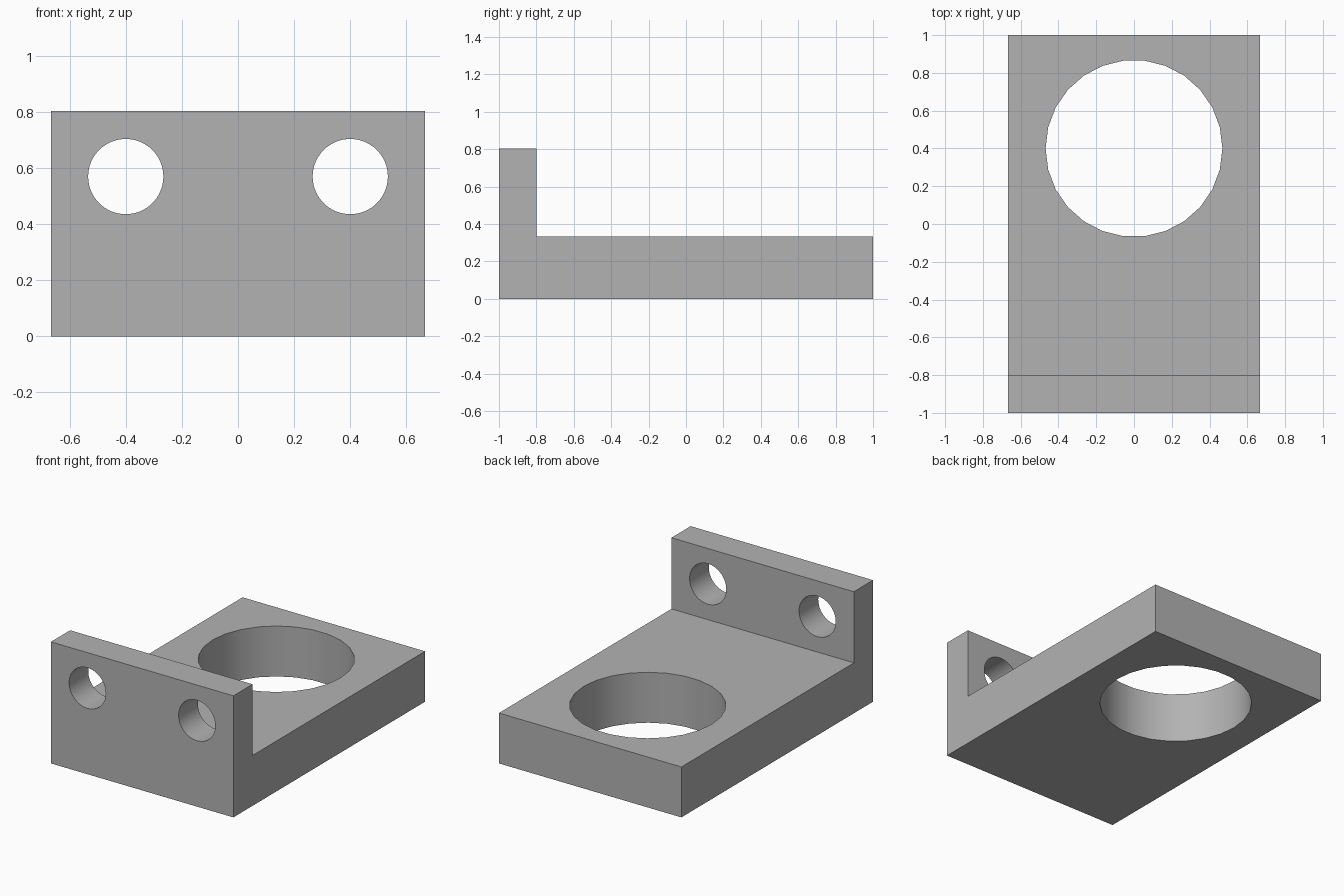
import bpy
import bmesh
from math import cos, sin, pi, radians
from mathutils import Vector

if "Cube" in bpy.data.objects:
    bpy.data.objects.remove(bpy.data.objects["Cube"], do_unlink=True)

WIDTH, HALF_LENGTH, HEIGHT = 1.333, 1.0, 0.803
BASE_TOP, WALL_BACK = 0.333, -0.8

# Plain grey material
grey = bpy.data.materials.new("plain_grey")
grey.use_nodes = True
grey.diffuse_color = (0.45, 0.45, 0.45, 1)
grey.node_tree.nodes["Principled BSDF"].inputs["Base Color"].default_value = grey.diffuse_color


def extrude_profile(name, points, depth):
    """Close the outline into a face and extrude it into a solid."""
    bm = bmesh.new()
    face = bm.faces.new([bm.verts.new(p) for p in points])
    result = bmesh.ops.extrude_face_region(bm, geom=[face])
    moved = [g for g in result["geom"] if isinstance(g, bmesh.types.BMVert)]
    bmesh.ops.translate(bm, verts=moved, vec=depth)
    bmesh.ops.recalc_face_normals(bm, faces=bm.faces)
    mesh = bpy.data.meshes.new(name)
    bm.to_mesh(mesh)
    bm.free()
    mesh.materials.append(grey)
    obj = bpy.data.objects.new(name, mesh)
    bpy.context.collection.objects.link(obj)
    return obj


def drill(body, center, radius, sides, u, v, depth):
    """Cut a round hole through the body along the depth vector."""
    center, u, v, depth = map(Vector, (center, u, v, depth))
    ring = [center - depth / 2 + radius * (u * cos(a) + v * sin(a))
            for a in (2 * pi * i / sides for i in range(sides))]
    cutter = extrude_profile("hole_cutter", ring, depth)
    cutter.hide_render = True
    mod = body.modifiers.new("hole", "BOOLEAN")
    mod.operation = "DIFFERENCE"
    mod.solver = "EXACT"
    mod.object = cutter
    bpy.ops.object.modifier_apply(modifier=mod.name)
    bpy.data.objects.remove(cutter, do_unlink=True)


# L-shaped bracket: thick base with an upright front wall
x = -WIDTH / 2
side_profile = [(-HALF_LENGTH, 0), (HALF_LENGTH, 0), (HALF_LENGTH, BASE_TOP),
                (WALL_BACK, BASE_TOP), (WALL_BACK, HEIGHT), (-HALF_LENGTH, HEIGHT)]
bracket = extrude_profile("bracket", [(x, y, z) for y, z in side_profile], (WIDTH, 0, 0))
bpy.ops.object.select_all(action="DESELECT")
bracket.select_set(True)
bpy.context.view_layer.objects.active = bracket

# Large vertical hole in the base
drill(bracket, (0, 0.4, BASE_TOP / 2), 0.468, 26, (1, 0, 0), (0, 1, 0), (0, 0, 1))

# Pair of mounting holes through the wall
for side in (-1, 1):
    drill(bracket, (side * 0.4, -0.9, 0.569), 0.134, 64, (1, 0, 0), (0, 0, 1), (0, 0.5, 0))

bpy.ops.object.shade_smooth_by_angle(angle=radians(30))
